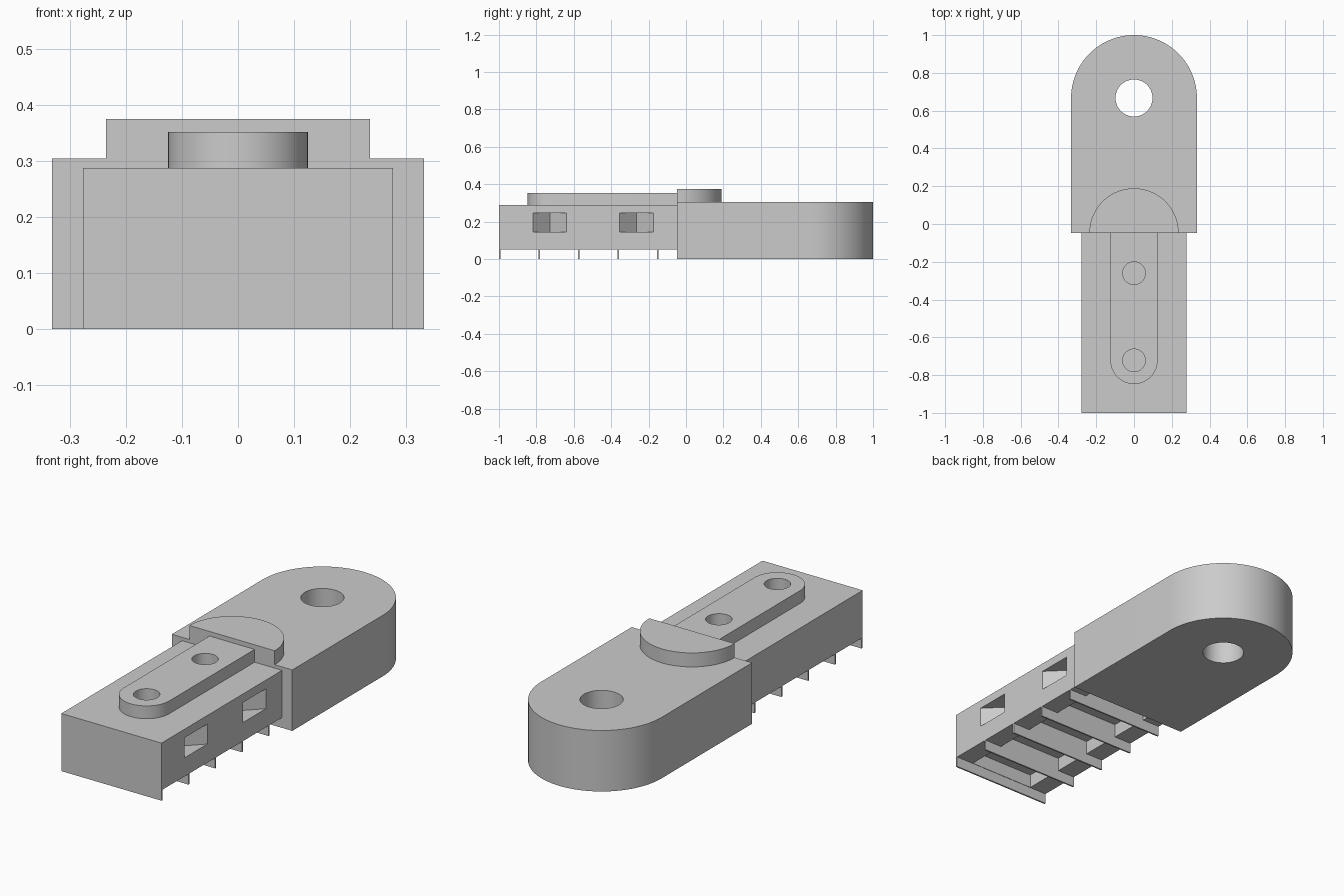
import bpy, bmesh
from math import pi, sin, cos, radians

if "Cube" in bpy.data.objects:
    bpy.data.objects.remove(bpy.data.objects["Cube"])

grey = bpy.data.materials.new("plain grey")
grey.use_nodes = True
grey.diffuse_color = (0.6, 0.6, 0.6, 1)
grey.node_tree.nodes["Principled BSDF"].inputs["Base Color"].default_value = (0.6, 0.6, 0.6, 1)


def prism(name, outline, z0, z1):
    """Extrude a flat xy outline from z0 up to z1."""
    bm = bmesh.new()
    face = bm.faces.new([bm.verts.new((x, y, z0)) for x, y in outline])
    top = bmesh.ops.extrude_face_region(bm, geom=[face])["geom"]
    bmesh.ops.translate(bm, vec=(0, 0, z1 - z0),
                        verts=[v for v in top if isinstance(v, bmesh.types.BMVert)])
    bmesh.ops.recalc_face_normals(bm, faces=bm.faces)
    mesh = bpy.data.meshes.new(name)
    bm.to_mesh(mesh)
    bm.free()
    mesh.materials.append(grey)
    obj = bpy.data.objects.new(name, mesh)
    bpy.context.collection.objects.link(obj)
    return obj


def arc(y, r, start, end, steps=48):
    angles = [start + (end - start) * i / steps for i in range(steps + 1)]
    return [(r * cos(a), y + r * sin(a)) for a in angles]


def rect(x0, x1, y0, y1):
    return [(x0, y0), (x1, y0), (x1, y1), (x0, y1)]


def circle(y, r):
    return arc(y, r, 0, 2 * pi, 64)[:-1]


def activate(obj):
    bpy.ops.object.select_all(action="DESELECT")
    obj.select_set(True)
    bpy.context.view_layer.objects.active = obj


def cut(obj, outline, z0, z1):
    cutter = prism("cutter", outline, z0, z1)
    cutter.hide_render = True
    mod = obj.modifiers.new("cut", "BOOLEAN")
    mod.operation, mod.solver, mod.object = "DIFFERENCE", "EXACT", cutter
    activate(obj)
    bpy.ops.object.modifier_apply(modifier=mod.name)
    bpy.data.objects.remove(cutter)


JOINT = -0.047      # where the shank meets the rounded head
HEAD, SHANK, RIM = 0.333, 0.277, 0.18
BASE, TOP = 0.052, 0.288

# Rounded head with a through hole
head = prism("rounded_head", [(-HEAD, JOINT), (HEAD, JOINT)] + arc(1 - HEAD, HEAD, 0, pi), 0, 0.305)
cut(head, circle(1 - HEAD, 0.098), -0.1, 0.5)

# Raised half disc on the head
half_disc = prism("half_disc", arc(JOINT, 0.236, 0, pi), 0.305, 0.375)

# Shank with a recessed underside and two wedge pockets on the left side
shank = prism("shank", rect(-SHANK, SHANK, -1, JOINT), BASE, TOP)
cut(shank, rect(-RIM, RIM, -0.99, JOINT - 0.01), -0.1, 0.12)
for y in (-0.728, -0.265):
    wedge = [(SHANK - 0.09, y), (SHANK, y - 0.09), (SHANK + 0.05, y - 0.09),
             (SHANK + 0.05, y + 0.09), (SHANK, y + 0.09)]
    cut(shank, wedge, 0.145, 0.245)

# Round-ended tongue with two shallow sockets
tongue = prism("tongue", arc(-0.722, 0.125, pi, 2 * pi) + [(0.125, JOINT), (-0.125, JOINT)], TOP, 0.352)
for y in (-0.722, -0.26):
    cut(tongue, circle(y, 0.06), 0.2, 0.5)

# Thin cross fins under the shank
fins = []
for i in range(5):
    y = -1 + 0.2115 * i
    fin = prism(f"fin_{i + 1}", rect(-SHANK, SHANK, y, y + 0.008), 0, BASE)
    web = prism(f"fin_web_{i + 1}", rect(-RIM, RIM, y, y + 0.008), BASE, 0.12)
    fins += [fin, web]

for obj in [head, half_disc, shank, tongue] + fins:
    activate(obj)
    bpy.ops.object.shade_smooth_by_angle(angle=radians(30))
